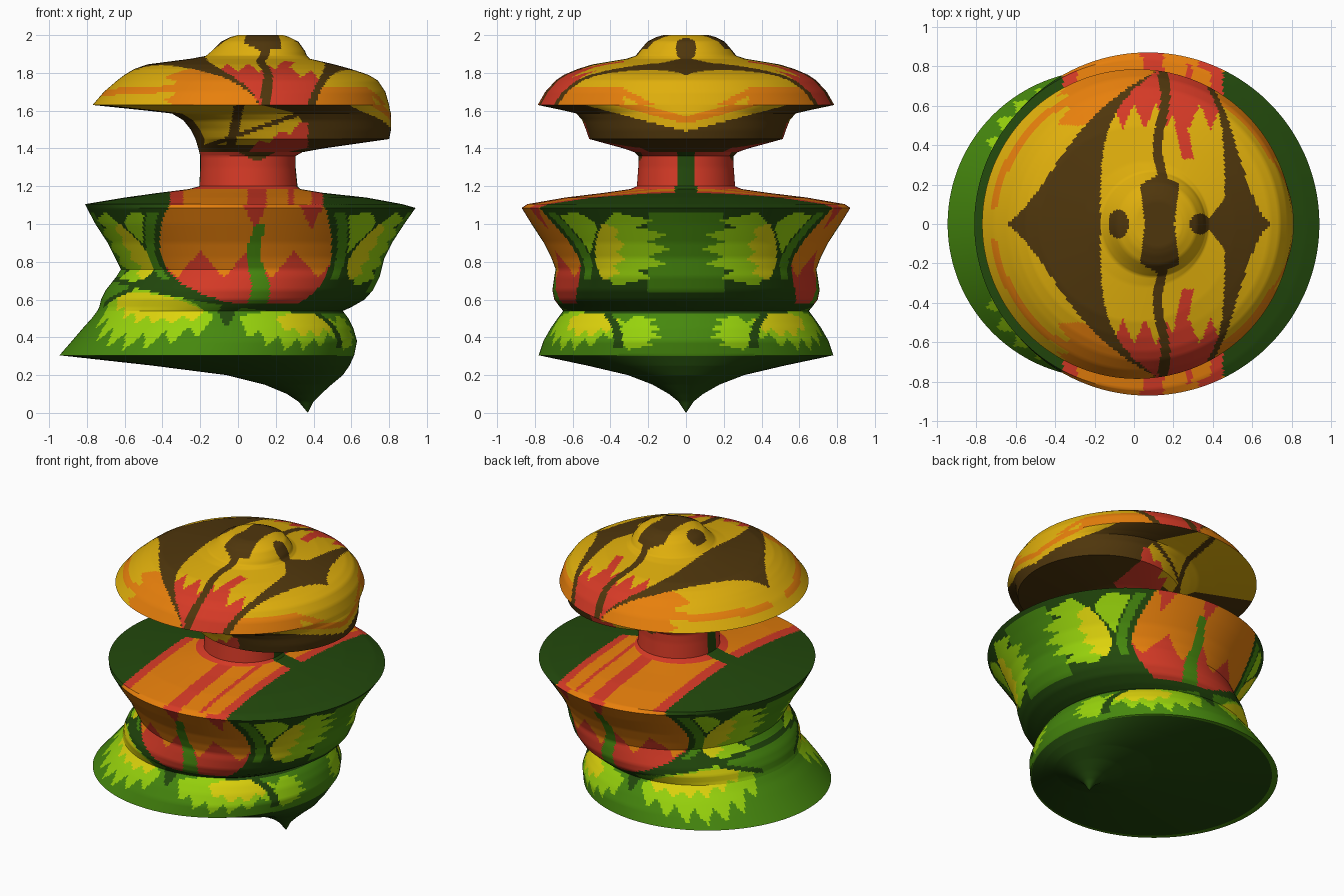
import bpy, bmesh
from math import sin, cos, acos, pi, atan2, degrees, ceil, radians, hypot

cube = bpy.data.objects.get("Cube")
if cube:
    bpy.data.objects.remove(cube)

SEGMENTS = 320
STEP = 0.014


# Materials, one per flat colour
def linear(c):
    c /= 255
    return c / 12.92 if c < 0.04045 else ((c + 0.055) / 1.055) ** 2.4


def make_material(name, *rgb):
    mat = bpy.data.materials.new(name)
    mat.use_nodes = True
    colour = [linear(c) for c in rgb] + [1]
    mat.diffuse_color = colour
    shader = next(n for n in mat.node_tree.nodes if n.type == "BSDF_PRINCIPLED")
    shader.inputs["Base Color"].default_value = colour
    return mat


MATERIALS = [
    make_material("dark green", 34, 72, 12),
    make_material("leaf green", 70, 136, 14),
    make_material("lime", 152, 212, 12),
    make_material("lemon yellow", 224, 214, 12),
    make_material("gold", 224, 175, 12),
    make_material("orange", 232, 128, 12),
    make_material("red", 214, 58, 38),
    make_material("brown", 79, 54, 12),
]
DARK, GREEN, LIME, LEMON, GOLD, ORANGE, RED, BROWN = range(len(MATERIALS))


# Pattern helpers
def zig(t, teeth):
    return abs(2 * ((t * teeth) % 1) - 1)


def leaf(u, w, u_range, w_range, teeth):
    """Leaf outline with a jagged edge on the first side of w_range."""
    p = (u - u_range[0]) / (u_range[1] - u_range[0])
    q = (w - w_range[0]) / (w_range[1] - w_range[0])
    bow = (2 * p - 1) ** 2
    return 0 < p < 1 and 0.4 * bow + 0.3 * zig(p, teeth) < q < 1 - 0.25 * bow


# Lower bulge: two big leaves on each side with dark veins
def paint_base(a, w):
    if w < 0:
        return DARK
    if w > 0.2 and abs(a - 28 - 14 * w ** 3) < 2.2:
        return DARK
    if 143 < a < 165 and abs(w - 0.65 - (165 - a) * 0.0125) < 0.04:
        return DARK
    if w > 0.94 or (w > 0.6 and abs(a - 87) < 12 * (w - 0.5)):
        return DARK
    if leaf(a, w, (98, 152), (0.48, 0.92), 6) or leaf(a, w, (31, 64), (0.4, 0.94), 4):
        return LEMON
    if (leaf(a, w, (93, 160), (0.08, 0.98), 7) or leaf(a, w, (28, 81), (0.12, 0.98), 6)
            or leaf(w, a, (0.15, 0.9), (9, 29), 4)):
        return LIME
    return GREEN


# Middle bulge: warm shields front and back, leaves on both ends
def paint_middle(a, x, y, z, r):
    t = (z - 0.57) / 0.53
    sag = max(0, 1 - t) ** 5
    left = 0.42 * sag + 0.06 * t ** 6 - 0.42
    right = 0.5 - 0.2 * sag - 0.05 * t ** 6
    if left < x < right:
        if t < 0.02:
            return DARK
        if t < 0.82 and abs(x - 0.1 - 0.02 * sin(9 * t)) < 0.02 + 0.035 * (1 - t):
            return GREEN
        if t < 0.27 + 0.28 * zig(x - 0.05, 4):
            return RED
        flare = 0.25 * (t - 0.75)
        return RED if abs(x - 0.09) < flare or abs(x - 0.39) < flare else ORANGE
    # Angle beyond the shield edge
    mid = x - r * cos(radians(a))
    d = max(degrees(acos((right - mid) / r)) - a, a - degrees(acos((left - mid) / r)))
    if 3 < d < 8 and 0.25 < t < 0.92:
        return GREEN
    if d > 9 and leaf(y, t, (0.47, 0.72), (0.4 + 0.4 * (y - 0.47), 0.92), 3):
        return LIME
    if leaf(t, y, (0.25, 0.82), (0.32, 0.48), 4):
        return LEMON
    if leaf(t, y, (0.2, 0.92), (0.08, 0.48), 5):
        return LIME
    if y < 0.2 and 0.12 < t < 0.92:
        return GREEN
    return DARK


def paint_body(a, x, y, z, r):
    seam = 0.54 + 0.18 * ((1 - cos(radians(a))) / 2) ** 2
    if z < seam:
        return paint_base(a, (z - 0.3) / (seam - 0.3))
    if z < 1.1:
        return paint_middle(a, x, y, z, r)
    # Shelf with striped bands
    if -0.36 < x < 0.45:
        if abs(x - 0.05) > 0.2 and y < 0.06:
            return DARK
        stripes = abs(x - 0.1) < 0.05 or abs(x - 0.28) < 0.015 or x > 0.39 or x < -0.29
        return RED if stripes or r < 0.3 else ORANGE
    return DARK


def paint_neck(a, x, y, z, r):
    if y < 0.045:
        return DARK
    return BROWN if z > 1.33 + 0.5 * abs(x - 0.1) else RED


# Cap: gold with brown crescents, red flames and orange streaks
def paint_cap_side(a, x, y, z):
    if 0.06 < x < 0.37 and a > 45 and z < 1.38 + 0.45 * (x - 0.06) + 0.04 * zig(x, 9):
        return RED
    if a < 82:
        rise = z - 0.26 * y
        if rise < 1.49:
            return BROWN
        return ORANGE if 1.53 < rise < 1.57 else GOLD
    if a > 155 or z < 1.42:
        return BROWN
    if abs(x + 0.02 - 0.2 * (z - 1.5)) < 0.025 or abs(z - 1.47 - 0.35 * x) < 0.012:
        return BROWN
    return GOLD


def paint_cap(a, x, y, z, r):
    if z < 1.63:
        return paint_cap_side(a, x, y, z)
    # Knob blotches
    if abs(x - 0.13) < min(0.075 + 0.12 * y, 1.8 * (0.255 - y)):
        return BROWN
    if hypot(x + 0.08, 0.7 * y) < 0.052 or hypot(x - 0.335, y) < 0.052:
        return BROWN
    k = y / 0.78
    left_out = 0.5 * k ** 0.7 + 0.28 * k ** 4 - 0.66
    left_in = 0.29 * k ** 4 - 0.17
    right_in = 0.46 - 0.16 * k ** 5 - 0.1 * max(0, 1 - 6 * k)
    right_out = 0.7 - 0.27 * k ** 0.6 - 0.1 * k ** 6
    if left_out < x < left_in or right_in < x < right_out:
        return BROWN
    if left_in <= x <= right_in:
        if y > 0.2 and abs(x - 0.14 - 0.02 * sin(12 * y)) < 0.024:
            return BROWN
        flame = y > 0.48 + 0.13 * zig(x, 9) or (y > 0.33 and abs(x - 0.2 - 0.2 * (0.7 - y)) < 0.03)
        return RED if flame else GOLD
    if x < left_out:
        broad = x > -0.4 + 0.08 * zig(z, 16) and y > 0.5
        streak = y > 0.08 and abs(hypot(x, y) - 0.71) < 0.018
        return ORANGE if broad or streak else GOLD
    line = abs(z - 1.53 - 0.5 * min(y, 0.35)) < 0.02
    return ORANGE if line or (y > 0.33 and z < 1.75 - 0.1 * y) else GOLD


# Stacked round sections: height, right-hand end, left-hand end
def build_part(name, sections, paint):
    rings = []
    for lower, upper in zip(sections, sections[1:]):
        count = ceil(max(abs(p - q) for p, q in zip(lower, upper)) / STEP)
        rings += [[p + (q - p) * i / count for p, q in zip(lower, upper)] for i in range(count)]
    rings.append(sections[-1])

    bm = bmesh.new()
    loops = []
    for z, x0, x1 in rings:
        mid, r = (x0 + x1) / 2, (x1 - x0) / 2
        loops.append([bm.verts.new((mid + r * cos(2 * pi * j / SEGMENTS),
                                    r * sin(2 * pi * j / SEGMENTS), z)) for j in range(SEGMENTS)])
    for i in range(len(rings) - 1):
        z, x0, x1 = [(p + q) / 2 for p, q in zip(rings[i], rings[i + 1])]
        mid, r = (x0 + x1) / 2, (x1 - x0) / 2
        for j in range(SEGMENTS):
            n = (j + 1) % SEGMENTS
            face = bm.faces.new((loops[i][j], loops[i][n], loops[i + 1][n], loops[i + 1][j]))
            turn = 2 * pi * (j + 0.5) / SEGMENTS
            x, y = mid + r * cos(turn), abs(r * sin(turn))
            face.material_index = paint(degrees(atan2(y, x - mid)), x, y, z, r)
    bmesh.ops.remove_doubles(bm, verts=bm.verts[:], dist=0.00001)
    mesh = bpy.data.meshes.new(name)
    bm.to_mesh(mesh)
    bm.free()
    for mat in MATERIALS:
        mesh.materials.append(mat)
    obj = bpy.data.objects.new(name, mesh)
    bpy.context.collection.objects.link(obj)
    bpy.ops.object.select_all(action="DESELECT")
    obj.select_set(True)
    bpy.context.view_layer.objects.active = obj
    bpy.ops.object.shade_smooth_by_angle(angle=radians(35))


build_part("lower_bulge", [
    (0, .37, .37), (.03, .345, .385), (.06, .32, .4), (.1, .26, .44), (.15, .14, .495),
    (.2, -.06, .555), (.25, -.45, .59), (.305, -.945, .615), (.38, -.88, .63),
    (.45, -.82, .61), (.5, -.775, .585), (.54, -.745, .555)], paint_body)
build_part("middle_bulge", [
    (.54, -.745, .555), (.56, -.735, .6), (.6, -.725, .67), (.65, -.7, .715),
    (.72, -.645, .75), (.76, -.62, .76), (.82, -.65, .775), (.9, -.69, .815),
    (1, -.755, .88), (1.085, -.8, .94), (1.105, -.81, .87), (1.14, -.6, .68),
    (1.165, -.42, .45), (1.185, -.26, .33), (1.2, -.205, .315)], paint_body)
build_part("neck", [
    (1.2, -.205, .315), (1.3, -.2, .305), (1.36, -.2, .305), (1.38, -.205, .34)], paint_neck)
build_part("cap", [
    (1.38, -.205, .34), (1.4, -.21, .45), (1.45, -.225, .8), (1.5, -.25, .81),
    (1.55, -.29, .81), (1.585, -.35, .81), (1.6, -.48, .805), (1.63, -.77, .8),
    (1.7, -.71, .78), (1.76, -.64, .74), (1.79, -.6, .69), (1.82, -.55, .6),
    (1.845, -.48, .51), (1.875, -.25, .38), (1.89, -.17, .365), (1.915, -.14, .355),
    (1.965, -.09, .32), (1.99, -.04, .27), (2, 0, .24), (2, .12, .12)], paint_cap)
